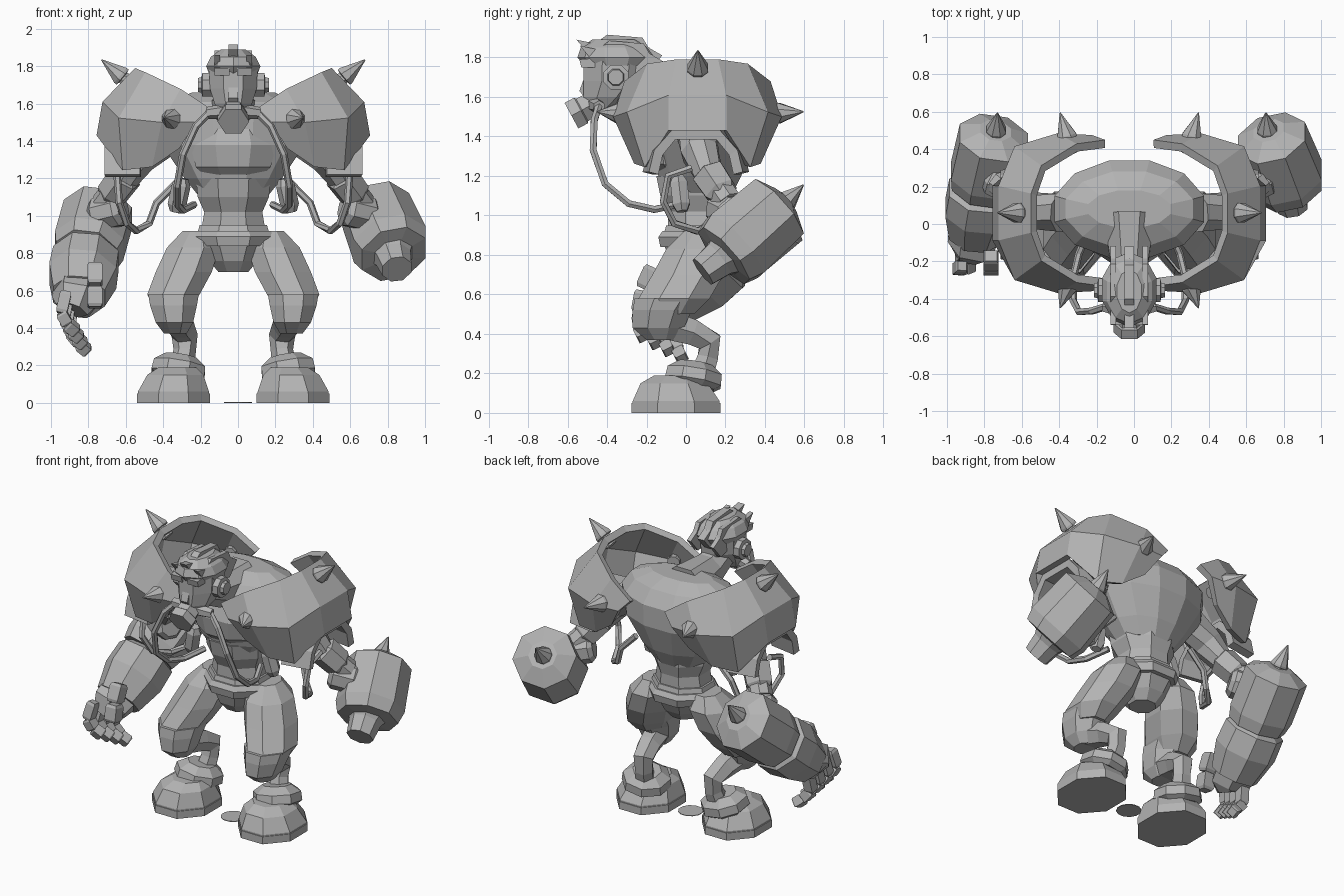
import bpy, bmesh, math
from mathutils import Vector

cube = bpy.data.objects.get("Cube")
if cube:
    bpy.data.objects.remove(cube, do_unlink=True)

grey = bpy.data.materials.new("plain_grey")
grey.use_nodes = True
grey.diffuse_color = (0.45, 0.45, 0.45, 1)
grey.node_tree.nodes["Principled BSDF"].inputs["Base Color"].default_value = grey.diffuse_color
AXIS = -0.025  # symmetry plane of the body


def finish(name, bm, mirror=None):
    """mirror: None = world position, False = on body axis, True = both sides"""
    bmesh.ops.recalc_face_normals(bm, faces=bm.faces[:])
    mesh = bpy.data.meshes.new(name)
    bm.to_mesh(mesh)
    bm.free()
    mesh.materials.append(grey)
    ob = bpy.data.objects.new(name, mesh)
    bpy.context.scene.collection.objects.link(ob)
    if mirror is not None:
        ob.location.x = AXIS
    if mirror:
        ob.modifiers.new("mirror", 'MIRROR').use_mirror_merge = False
    return ob


def skin(bm, rings):
    rows = [[bm.verts.new(p) for p in ring] for ring in rings]
    n = len(rows[0])
    for a, b in zip(rows, rows[1:]):
        for i in range(n):
            j = (i + 1) % n
            bm.faces.new((a[i], a[j], b[j], b[i]))
    bm.faces.new(rows[0])
    bm.faces.new(rows[-1])


def stack(name, rings, mirror=False, n=8):
    """Horizontal rings of (z, centre x, centre y, half width, half depth)"""
    k = 1 / math.cos(math.pi / n)
    bm = bmesh.new()
    skin(bm, [[(cx + k * hx * math.cos((i + .5) * math.tau / n),
                cy + k * hy * math.sin((i + .5) * math.tau / n), z)
               for i in range(n)] for z, cx, cy, hx, hy in rings])
    return finish(name, bm, mirror)


def tube(name, points, mirror=None, n=8):
    """Rings of (x, y, z, radius) set square to the path"""
    pos = [Vector(p[:3]) for p in points]
    bm, rings = bmesh.new(), []
    for i, p in enumerate(pos):
        t = (pos[min(i + 1, len(pos) - 1)] - pos[max(i - 1, 0)]).normalized()
        u = t.cross(Vector((1, 0, 0)) if abs(t.x) < .8 else Vector((0, 0, 1))).normalized()
        v = t.cross(u)
        rings.append([p + points[i][3] * (u * math.cos((k + .5) * math.tau / n)
                                          + v * math.sin((k + .5) * math.tau / n))
                      for k in range(n)])
    skin(bm, rings)
    return finish(name, bm, mirror)


def drum(name, a, b, profile, mirror=None, n=8):
    """Straight turned part from a to b; profile of (fraction, radius)"""
    a, b = Vector(a), Vector(b)
    return tube(name, [(*a.lerp(b, f), r) for f, r in profile], mirror, n)


def spike(name, a, b, mirror=None):
    drum(name, a, b, [(-.15, .04), (.1, .04), (.2, .036), (.22, .056), (.3, .056), (1, .003)], mirror)


def plate(name, outline, x, thick, mirror=False):
    """Side outline of (y, z), extruded across x"""
    bm = bmesh.new()
    skin(bm, [[(x + s * thick / 2, y, z) for y, z in outline] for s in (-1, 1)])
    return finish(name, bm, mirror)


# Torso, waist and pelvis
stack("torso", [(1.1, 0, .07, .18, .16), (1.2, 0, .07, .26, .21), (1.38, 0, .08, .38, .26),
                (1.52, 0, .08, .4, .26), (1.61, 0, .08, .34, .2), (1.66, 0, .08, .22, .1)], n=12)
stack("chest_plate", [(1.22, 0, -.05, .16, .1), (1.26, 0, -.06, .2, .13),
                      (1.38, 0, -.06, .23, .15), (1.52, 0, -.04, .18, .12)])
stack("belly", [(.93, 0, .06, .17, .15), (1.02, 0, .06, .155, .15), (1.1, 0, .05, .19, .18),
                (1.2, 0, .04, .2, .19)])
stack("pelvis", [(.7, 0, .05, .08, .08), (.76, 0, .05, .13, .13), (.88, 0, .06, .2, .18),
                 (.95, 0, .06, .18, .16)])
stack("belt", [(.84, 0, .06, .2, .19), (.89, 0, .06, .22, .2), (.92, 0, .06, .2, .18)])
tube("neck", [(0, .05, 1.55, .15), (0, -.2, 1.58, .11), (0, -.36, 1.64, .09)], False)

# Head, helmet and breathing mask
stack("head", [(1.53, 0, -.44, .06, .06), (1.6, 0, -.4, .1, .12), (1.68, 0, -.36, .125, .16),
               (1.79, 0, -.355, .13, .165)])
stack("helmet", [(1.76, 0, -.35, .13, .16), (1.8, 0, -.35, .145, .19), (1.85, 0, -.36, .12, .165),
                 (1.89, 0, -.36, .065, .11)], n=10)
crest = [(-.555, 1.89), (-.46, 1.87), (-.4, 1.915), (-.22, 1.9), (-.19, 1.85), (-.12, 1.81),
         (-.2, 1.72), (-.46, 1.78)]
plate("helmet_crest", crest, 0, .05)
plate("helmet_side_ridge", [(y * .97, z - .03) for y, z in crest], .085, .03, True)
plate("brow", [(-.53, 1.75), (-.54, 1.79), (-.4, 1.8), (-.4, 1.75)], .06, .08, True)
plate("nose", [(-.5, 1.74), (-.54, 1.63), (-.48, 1.56), (-.42, 1.7)], 0, .05)
drum("mask_filter", (0, -.46, 1.57), (0, -.58, 1.505), [(0, .07), (.55, .075), (.6, .085), (1, .085)], False, 6)
drum("ear_disc", (.11, -.355, 1.7), (.19, -.355, 1.7), [(0, .068), (.7, .068), (.75, .045), (1, .04)], True)
drum("mask_cheek", (.05, -.46, 1.56), (.14, -.44, 1.55), [(0, .04), (1, .032)], True, 6)
tube("breathing_hose", [(.12, -.44, 1.56, .02), (.2, -.465, 1.48, .02), (.27, -.47, 1.33, .02),
                        (.3, -.41, 1.16, .02), (.3, -.29, 1.06, .02), (.27, -.16, 1.03, .02),
                        (.21, -.02, 1.06, .02)], True, 6)
drum("hose_socket", (.31, -.02, 1.02), (.27, -.04, 1.2), [(0, .03), (.2, .05), (.8, .05), (1, .03)], True, 6)

# Shoulder armour: half a shell as columns of top, middle, bottom (x, y offset, z)
half = [[(.13, .37, 1.57), (.2, .395, 1.5), (.29, .34, 1.37)],
        [(.28, .35, 1.67), (.38, .405, 1.5), (.43, .3, 1.27)],
        [(.46, .24, 1.755), (.6, .34, 1.52), (.58, .25, 1.25)],
        [(.51, .1, 1.775), (.68, .14, 1.6), (.71, .14, 1.43)]]
columns = [[(x, .058 - d, z) for x, d, z in c] for c in half]
columns += [[(x, .058 + d, z) for x, d, z in c] for c in reversed(half)]
bm = bmesh.new()
cols = [[bm.verts.new(p) for p in c] for c in columns]
for a, b in zip(cols, cols[1:]):
    for i in range(2):
        bm.faces.new((a[i], b[i], b[i + 1], a[i + 1]))
shell = finish("shoulder_shell", bm, True)
wall = shell.modifiers.new("wall", 'SOLIDIFY')
wall.thickness, wall.offset = .045, 0

# Arched guard under each shell
arch = [(.27, 1.22), (.24, 1.33), (.14, 1.43)]
arch = [(-y, z) for y, z in arch] + [(y, z) for y, z in reversed(arch)]
bm = bmesh.new()
inner, outer = ([bm.verts.new((x, .05 + y * s, z)) for y, z in arch] for x, s in ((.5, 1.0), (.69, .88)))
for i in range(len(arch) - 1):
    bm.faces.new((inner[i], inner[i + 1], outer[i + 1], outer[i]))
guard = finish("arm_guard", bm, True)
guard.modifiers.new("wall", 'SOLIDIFY').thickness = .05

spike("shoulder_spike_top", (.56, .06, 1.715), (.705, .06, 1.835), True)
spike("shoulder_spike_front", (.32, -.3, 1.515), (.37, -.45, 1.525), True)
spike("shoulder_spike_back", (.32, .42, 1.515), (.37, .595, 1.525), True)

# Upper arms, elbows and hoses
tube("upper_arm", [(.36, .06, 1.42, .11), (.5, .07, 1.32, .1), (.58, .12, 1.2, .075), (.69, .22, 1.06, .075)], True)
drum("elbow_sleeve", (.57, .11, 1.22), (.66, .19, 1.1), [(0, .07), (.1, .095), (.85, .09), (1, .07)], True, 6)
drum("elbow_joint", (.59, .17, 1.04), (.75, .25, 1.0), [(0, .07), (.15, .095), (.85, .095), (1, .07)], True)
tube("arm_hose", [(.62, .03, 1.24, .02), (.62, -.09, 1.2, .02), (.61, -.115, 1.07, .02),
                  (.57, -.06, .96, .02), (.52, .06, .92, .02), (.45, .12, .96, .02),
                  (.41, .14, 1.07, .02), (.3, .14, 1.18, .02)], True, 6)

# Cannon on the left arm
drum("cannon_body", (.72, .5, 1.07), (.835, .185, .79),
     [(0, .09), (.13, .2), (.8, .215), (.98, .19), (1, .1)])
drum("cannon_muzzle", (.82, .21, .81), (.85, .085, .715), [(0, .13), (.35, .1), (1, .085)])
spike("cannon_spike", (.715, .47, 1.04), (.705, .595, 1.155))

# Right forearm, gauntlet and hand
drum("forearm_block", (-.74, .5, 1.04), (-.81, .2, .79),
     [(0, .09), (.13, .2), (.8, .2), (1, .18)])
spike("forearm_spike", (-.74, .47, 1.02), (-.73, .595, 1.155))
drum("gauntlet", (-.81, .2, .79), (-.85, -.06, .57),
     [(0, .15), (.08, .19), (.5, .195), (1, .15)])
tube("palm", [(-.85, -.02, .6, .14), (-.87, -.12, .55, .13), (-.89, -.14, .5, .09)], None, 6)
for i in range(4):
    y, z = -.225 + .065 * i, .59 - .035 * i
    joints = [(-.92 + .01 * i, y, z), (-.945 + .015 * i, y - .02, z - .11),
              (-.91 + .02 * i, y - .01, z - .17), (-.86 + .02 * i, y + .01, z - .21)]
    for k, (a, b) in enumerate(zip(joints, joints[1:])):
        drum(f"finger_{i + 1}_segment_{k + 1}", a, b, [(-.05, .034), (.1, .043), (.85, .043), (1, .034)], None, 4)
for k, z in enumerate((.74, .62)):
    drum(f"thumb_segment_{k + 1}", (-.765, -.17 - .05 * k, z), (-.765, -.22 - .02 * k, z - .11),
         [(0, .045), (.15, .057), (.85, .057), (1, .045)], None, 4)

# Legs
stack("thigh", [(.5, .33, -.08, .09, .12), (.58, .32, -.06, .14, .18), (.7, .265, .01, .15, .18),
                (.83, .215, .06, .14, .16), (.92, .2, .08, .07, .09)], True)
stack("knee_guard", [(.37, .31, -.13, .06, .07), (.43, .315, -.14, .1, .13), (.52, .32, -.12, .125, .15),
                     (.58, .32, -.09, .135, .17)], True)
tube("shin", [(.31, -.14, .46, .09), (.28, .03, .41, .075), (.26, .12, .36, .07),
              (.26, .11, .28, .06), (.28, .07, .16, .07)], True, 6)

# Feet
stack("foot", [(0, .32, -.05, .19, .22), (.06, .32, -.05, .19, .22), (.15, .31, -.06, .15, .17),
               (.19, .3, -.05, .1, .11)], True)
stack("sole", [(0, .32, -.05, .195, .225), (.05, .32, -.05, .195, .225)], True)
drum("ankle_cuff", (.3, .03, .13), (.28, .05, .25), [(0, .12), (.2, .155), (.65, .15), (1, .09)], True)

# Small disc on the ground
stack("ground_disc", [(0, .025, -.05, .075, .075), (.004, .025, -.05, .075, .075)], n=12)
